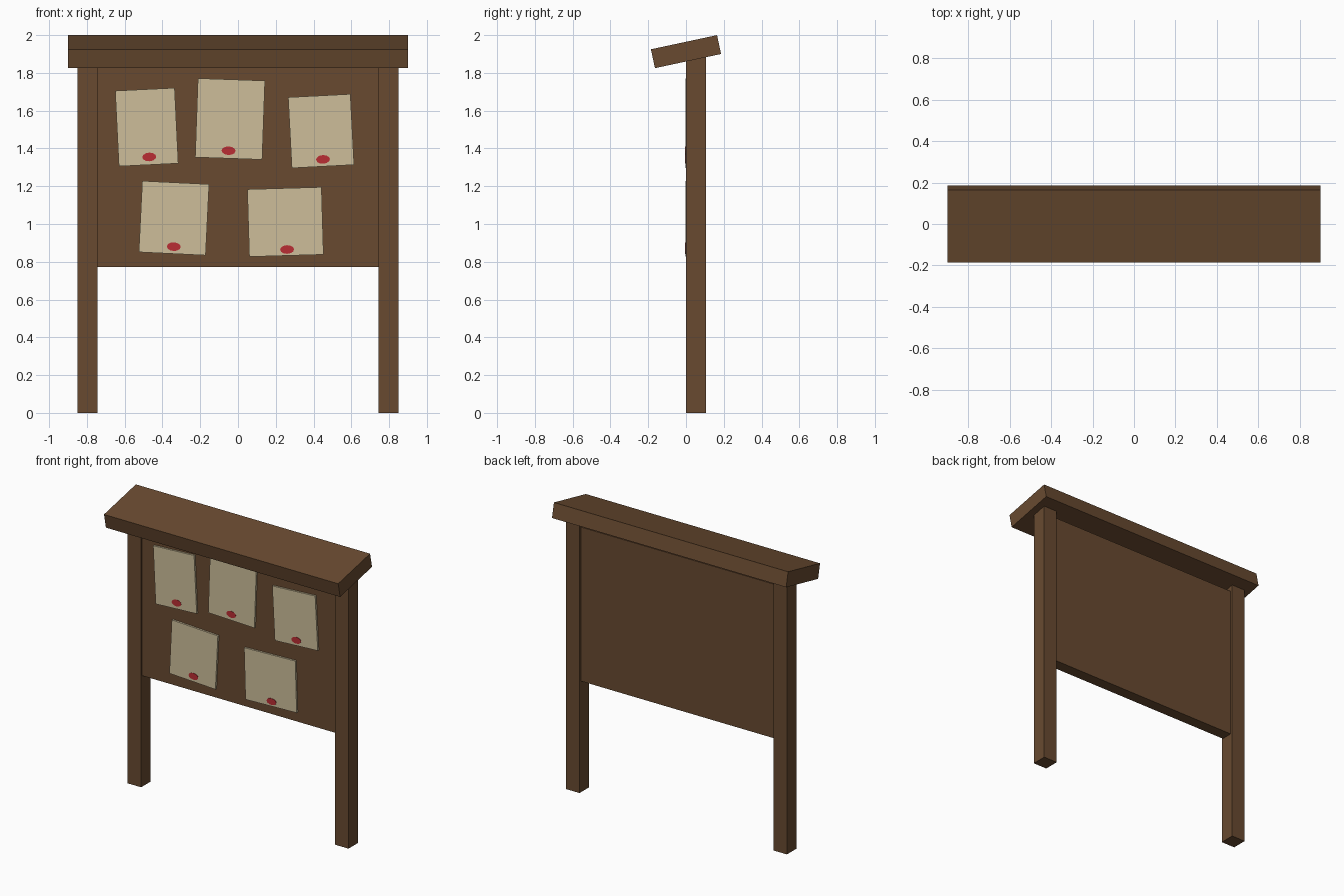
import bpy, math
from mathutils import Matrix

cube = bpy.data.objects.get("Cube")
if cube:
    bpy.data.objects.remove(cube, do_unlink=True)


def material(name, rgb):
    # sRGB bytes to linear
    lin = [((c / 255 + 0.055) / 1.055) ** 2.4 for c in rgb] + [1]
    m = bpy.data.materials.new(name)
    m.use_nodes = True
    m.diffuse_color = lin
    m.node_tree.nodes["Principled BSDF"].inputs["Base Color"].default_value = lin
    return m


wood = material("brown wood", (104, 74, 48))
parchment = material("parchment", (205, 190, 154))
wax = material("red wax", (186, 45, 52))


def finish(name, mat, matrix):
    ob = bpy.context.object
    ob.name = name
    ob.data.transform(matrix)
    ob.data.materials.append(mat)
    return ob


def box(name, mat, center, size, rot=Matrix()):
    bpy.ops.mesh.primitive_cube_add(size=1)
    return finish(name, mat, Matrix.Translation(center) @ rot @ Matrix.Diagonal((*size, 1)))


# Posts, tops hidden inside the roof beam
for side, sx in (("left", 1), ("right", -1)):
    box(side + "_post", wood, (sx * 0.797, 0.0525, 0.95), (0.105, 0.105, 1.9))

# Board set slightly back from both faces of the posts
box("board", wood, (0, 0.05, 1.307), (1.5, 0.08, 1.07))

# Roof plank sloping down to the front
box("roof", wood, (0, 0, 1.9125), (1.8, 0.358, 0.102), Matrix.Rotation(math.radians(12.1), 4, "X"))

# Notices: centre x, z, width, height, tilt in degrees, seal x, z
notices = [
    (-0.483, 1.513, 0.315, 0.40, 2.8, -0.47, 1.355),
    (-0.042, 1.556, 0.355, 0.418, -2, -0.05, 1.388),
    (0.44, 1.492, 0.33, 0.375, 3, 0.45, 1.342),
    (-0.339, 1.031, 0.354, 0.377, -2.8, -0.34, 0.88),
    (0.251, 1.011, 0.393, 0.357, 1.7, 0.26, 0.865),
]
for i, (x, z, w, h, tilt, px, pz) in enumerate(notices, 1):
    turn = Matrix.Rotation(math.radians(-tilt), 4, "Y")
    box(f"notice_{i}", parchment, (x, 0.005, z), (w, 0.016, h), turn)
    # Flat wax seal near the lower edge
    bpy.ops.mesh.primitive_cylinder_add(vertices=12, radius=1, depth=1)
    finish(f"seal_{i}", wax, Matrix.Translation((px, -0.003, pz)) @ turn
           @ Matrix.Diagonal((0.037, 0.004, 0.023, 1)) @ Matrix.Rotation(math.pi / 2, 4, "X"))
